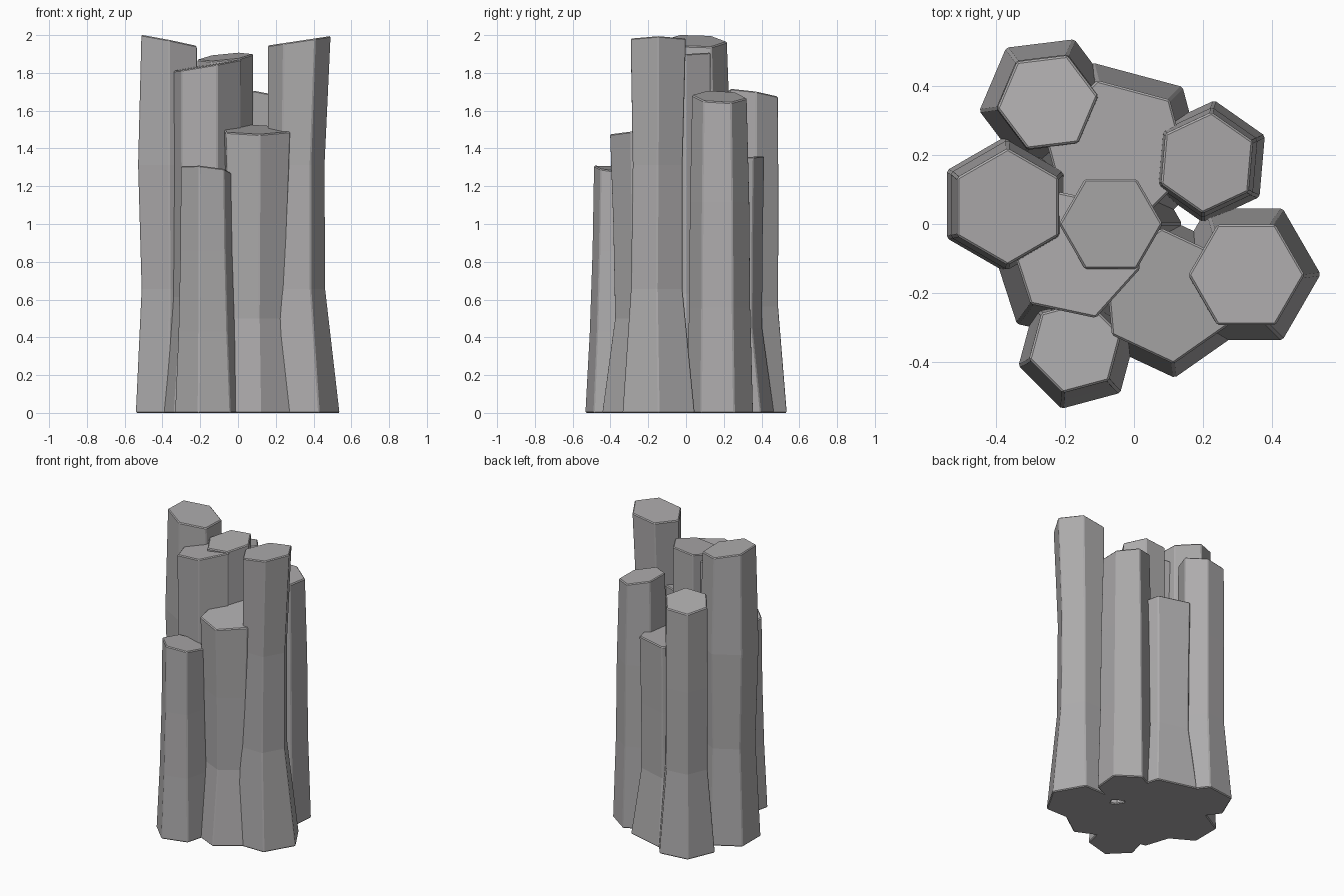
import bpy, bmesh
from math import cos, sin, radians

if "Cube" in bpy.data.objects:
    bpy.data.objects.remove(bpy.data.objects["Cube"])

# Dark grey stone
stone = bpy.data.materials.new("dark_stone")
stone.diffuse_color = (.42, .41, .415, 1)
stone.use_nodes = True
stone.node_tree.nodes["Principled BSDF"].inputs["Base Color"].default_value = stone.diffuse_color


def column(name, rot, rings, top_z, slope_x, slope_y):
    """Six-sided column: rings = (x, y, radius) at 0, 1/3, 2/3 and full height, tilted cap."""
    bm = bmesh.new()
    loops = []
    last = len(rings) - 1
    for i, (cx, cy, r) in enumerate(rings):
        loop = []
        for k in range(6):
            a = radians(rot + 60 * k)
            dx, dy = r * cos(a), r * sin(a)
            z = top_z * i / last
            if i == last:
                z += slope_x * dx + slope_y * dy
            loop.append(bm.verts.new((cx + dx, cy + dy, z)))
        loops.append(loop)
    for lo, hi in zip(loops, loops[1:]):
        for k in range(6):
            n = (k + 1) % 6
            bm.faces.new((lo[k], lo[n], hi[n], hi[k]))
    bm.faces.new(loops[-1])
    bm.faces.new(loops[0][::-1])
    me = bpy.data.meshes.new(name)
    bm.to_mesh(me)
    bm.free()
    me.materials.append(stone)
    ob = bpy.data.objects.new(name, me)
    bpy.context.collection.objects.link(ob)
    # Thin worn chamfer on the sharp edges
    bev = ob.modifiers.new("chamfer", 'BEVEL')
    bev.width = 0.006
    bev.segments = 1
    bev.limit_method = 'ANGLE'
    bev.angle_limit = radians(40)
    return ob


# Tall outer columns
column("left_column", 30, [(-.37, .057, .197), (-.362, .055, .171),
                           (-.366, .055, .188), (-.365, .05, .169)], 1.97, -.2, -.03)
column("right_column", 0, [(.32, -.145, .22), (.307, -.155, .157),
                           (.309, -.15, .152), (.325, -.147, .168)], 1.97, .15, 0)

# Inner columns
column("centre_column", 0, [(-.065, 0, .205), (-.067, 0, .15),
                            (-.067, 0, .15), (-.067, 0, .15)], 1.885, .1, .12)
column("front_left_inner_column", 48, [(-.168, -.1, .255), (-.168, -.09, .195),
                                       (-.17, -.088, .192), (-.17, -.088, .193)], 1.84, .17, .02)
column("front_right_column", 35, [(.097, -.21, .236), (.095, -.208, .17),
                                  (.097, -.208, .18), (.097, -.208, .197)], 1.5, 0, .13)
column("back_inner_column", 45, [(-.05, .206, .27), (-.05, .206, .205),
                                 (-.05, .206, .208), (-.05, .206, .217)], 1.35, 0, .04)

# Outer back and front columns
column("back_left_column", 7, [(-.25, .351, .199), (-.25, .352, .148),
                               (-.25, .352, .15), (-.25, .352, .147)], 1.69, .1, -.15)
column("back_right_column", 25, [(.217, .18, .178), (.213, .178, .165),
                                 (.212, .178, .16), (.211, .177, .147)], 1.675, -.22, -.04)
column("front_column", 15, [(-.164, -.364, .176), (-.166, -.361, .155),
                            (-.168, -.358, .143), (-.17, -.355, .138)], 1.29, -.1, -.12)
